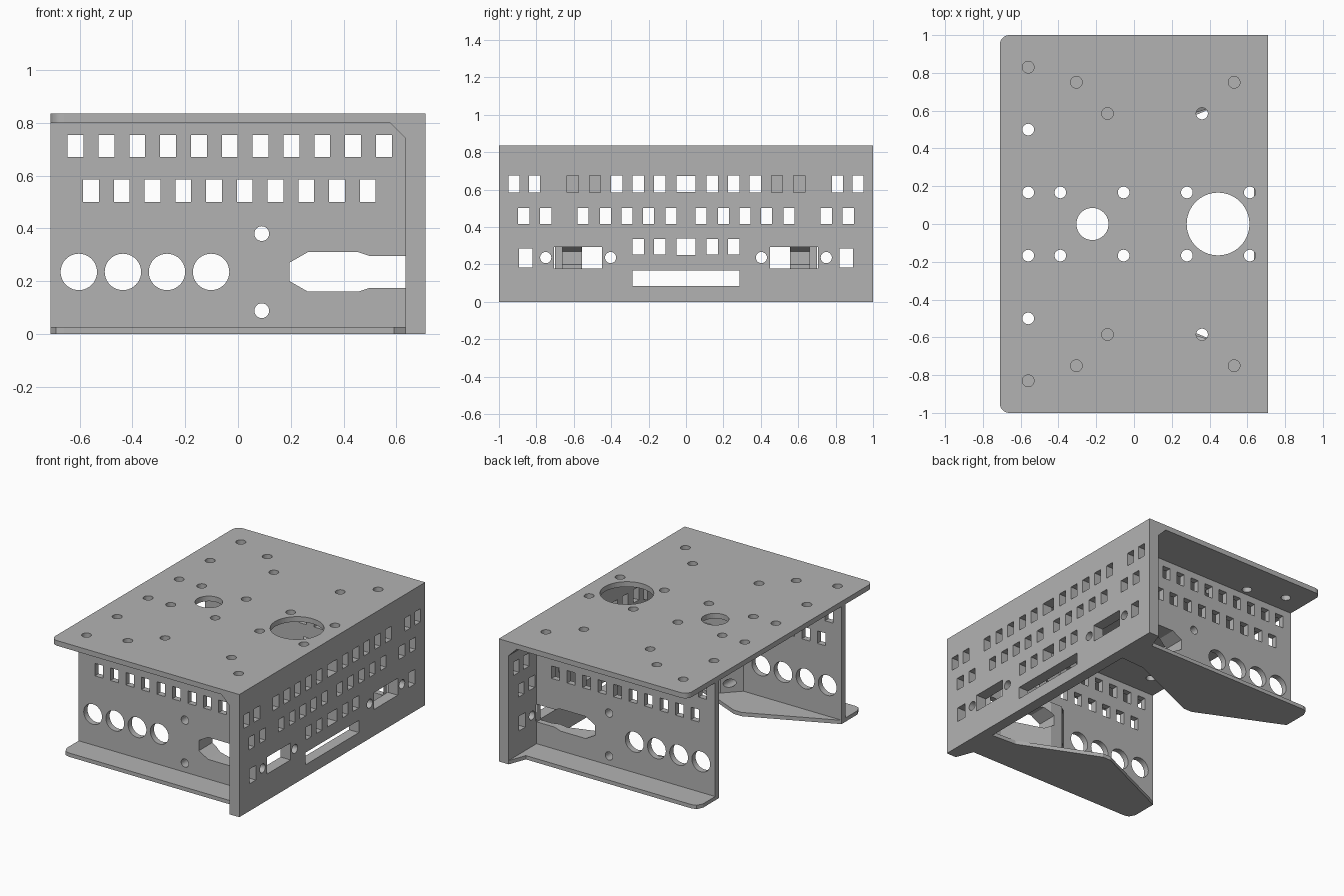
import bpy, bmesh, math
from mathutils import Vector

cube = bpy.data.objects.get("Cube")
if cube:
    bpy.data.objects.remove(cube, do_unlink=True)

grey = bpy.data.materials.new("plain_grey")
grey.use_nodes = True
GREY = (0.45, 0.45, 0.45, 1)
grey.diffuse_color = GREY
grey.node_tree.nodes["Principled BSDF"].inputs["Base Color"].default_value = GREY

# Maps an outline point (u, v) and a depth d to space, by extrusion axis
PLACE = {
    "x": lambda u, v, d: Vector((d, u, v)),
    "y": lambda u, v, d: Vector((u, d, v)),
    "z": lambda u, v, d: Vector((u, v, d)),
}


def rect(u, v, w, h):
    return [(u - w / 2, v - h / 2), (u + w / 2, v - h / 2),
            (u + w / 2, v + h / 2), (u - w / 2, v + h / 2)]


def circle(u, v, r, n=40):
    return [(u + r * math.cos(math.tau * i / n), v + r * math.sin(math.tau * i / n))
            for i in range(n)]


def prisms(name, outlines, axis, d0, d1):
    """One object holding a straight extrusion of every outline."""
    bm = bmesh.new()
    for outline in outlines:
        rings = [[bm.verts.new(PLACE[axis](u, v, d)) for u, v in outline] for d in (d0, d1)]
        bm.faces.new(rings[0])
        bm.faces.new(rings[1])
        n = len(outline)
        for i in range(n):
            j = (i + 1) % n
            bm.faces.new((rings[0][i], rings[0][j], rings[1][j], rings[1][i]))
    bmesh.ops.recalc_face_normals(bm, faces=bm.faces)
    mesh = bpy.data.meshes.new(name)
    bm.to_mesh(mesh)
    bm.free()
    mesh.materials.append(grey)
    obj = bpy.data.objects.new(name, mesh)
    bpy.context.collection.objects.link(obj)
    return obj


def cut(obj, cutter):
    mod = obj.modifiers.new("openings", "BOOLEAN")
    mod.operation = "DIFFERENCE"
    mod.solver = "EXACT"
    mod.object = cutter
    cutter.hide_render = True
    cutter.hide_viewport = True
    cutter.display_type = "WIRE"


def both(values):
    return [s * v for v in values for s in (-1, 1)]


# Top plate: two rounded corners, mounting holes and two large openings
R = 0.05
arc = [(math.cos(a), math.sin(a)) for a in (math.pi / 2 + i * math.pi / 16 for i in range(9))]
corner = [(-0.71 + R + R * c, 1 - R + R * s) for c, s in arc]
top_outline = [(0.71, -1), (0.71, 1)] + corner + [(x, -y) for x, y in reversed(corner)]
top_plate = prisms("top_plate", [top_outline], "z", 0.8, 0.835)
top_holes = [(-0.56, 0.83), (-0.56, 0.5), (-0.56, 0.167), (-0.39, 0.167), (-0.055, 0.167),
             (0.28, 0.167), (0.613, 0.167), (-0.305, 0.75), (0.53, 0.75),
             (-0.14, 0.585), (0.36, 0.585)]
holes = [circle(x, s * y, 0.031, 24) for x, y in top_holes for s in (-1, 1)]
holes += [circle(-0.22, 0, 0.085), circle(0.445, 0, 0.166, 64)]
cut(top_plate, prisms("top_cutter", holes, "z", 0.77, 0.9))

# End plate: rows of slots, cable windows and a long low slot
end_plate = prisms("end_plate", [rect(0, 0.4, 2, 0.8)], "x", 0.635, 0.71)
slots = [rect(y, 0.63, 0.06, 0.09) for y in both([0.14, 0.255, 0.37, 0.487, 0.605, 0.81, 0.92])]
slots += [rect(y, 0.46, 0.06, 0.085) for y in both([0.08, 0.2, 0.315, 0.43, 0.55, 0.75, 0.867])]
slots += [rect(y, 0.295, 0.06, 0.085) for y in both([0.14, 0.255])]
slots += [rect(0, z, 0.1, 0.087) for z in (0.295, 0.63)]
slots += [rect(y, 0.235, 0.07, 0.1) for y in both([0.857])]
slots += [rect(y, 0.237, 0.255, 0.115) for y in both([0.577])]
slots += [circle(y, 0.237, 0.03, 24) for y in both([0.403, 0.75])]
slots += [rect(0, 0.126, 0.573, 0.083)]
cut(end_plate, prisms("end_cutter", slots, "x", 0.55, 0.8))

# Bevelled strip in the corner between top plate and end plate, outside the walls
for s, side in ((-1, "front"), (1, "back")):
    prisms(side + "_corner_strip", [[(0.575, 0.8), (0.635, 0.8), (0.635, 0.74)]],
           "y", s * 0.7, s * 1.0)

# Openings shared by both side walls
wall_holes = [rect(-0.615 + 0.1168 * i, 0.712, 0.06, 0.085) for i in range(11)]
wall_holes += [rect(-0.557 + 0.1165 * i, 0.543, 0.06, 0.085) for i in range(10)]
wall_holes += [circle(-0.603 + 0.167 * i, 0.235, 0.069) for i in range(4)]
wall_holes += [circle(0.09, z, 0.028, 24) for z in (0.088, 0.38)]
wall_holes += [[(0.195, 0.2), (0.265, 0.16), (0.455, 0.16), (0.5, 0.175), (0.634, 0.175),
                (0.634, 0.295), (0.5, 0.295), (0.455, 0.31), (0.265, 0.31), (0.195, 0.27)]]

# Flange plan: widens inward in the middle, flares out to the end plate
flange_plan = [(0.635, 1), (0.59, 0.88), (-0.66, 0.88), (-0.69, 0.87), (-0.71, 0.83),
               (-0.71, 0.66), (-0.68, 0.645), (-0.14, 0.4), (-0.08, 0.4), (0.45, 0.63),
               (0.635, 0.64)]
guide_plan = [(0.02, 0.67), (0.13, 0.555), (0.22, 0.555), (0.58, 0.67)]

for s, side in ((-1, "front"), (1, "back")):
    cutter = prisms(side + "_wall_cutter", wall_holes, "y", s * 0.3, s * 0.85)
    wall = prisms(side + "_wall", [rect(-0.0375, 0.4125, 1.345, 0.775)], "y", s * 0.66, s * 0.7)
    cut(wall, cutter)
    prisms(side + "_flange", [[(x, s * y) for x, y in flange_plan]], "z", 0, 0.026)
    # Cable guide bulging inward around the wall opening, sloped at the top
    guide = prisms(side + "_cable_guide", [[(x, s * y) for x, y in guide_plan]], "z", 0.02, 0.42)
    for v in guide.data.vertices:
        if v.co.z > 0.3 and abs(v.co.y) < 0.6:
            v.co.z = 0.36
    cut(guide, cutter)
    # Backing pad behind the upper end slots
    prisms(side + "_slot_pad", [rect(s * 0.555, 0.63, 0.21, 0.12)], "x", 0.605, 0.635)
